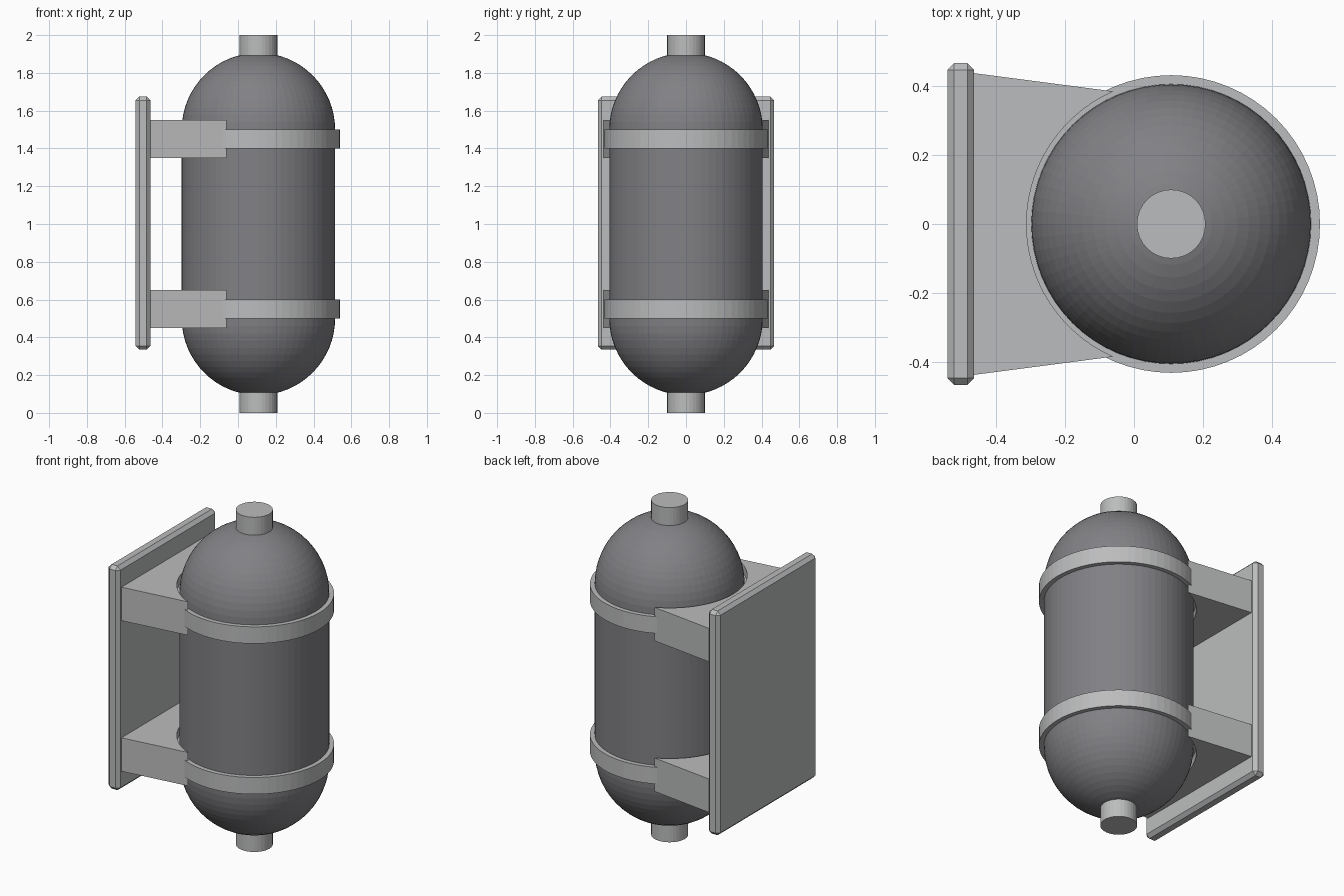
import bpy, bmesh
from math import sin, cos, pi, asin

if "Cube" in bpy.data.objects:
    bpy.data.objects.remove(bpy.data.objects["Cube"])

CX = 0.108       # tank axis
R = 0.406        # tank radius


def material(name, colour):
    m = bpy.data.materials.new(name)
    m.use_nodes = True
    m.diffuse_color = (*colour, 1)
    m.node_tree.nodes["Principled BSDF"].inputs["Base Color"].default_value = (*colour, 1)
    return m


dark = material("dark grey paint", (0.22, 0.22, 0.235))
light = material("light grey metal", (0.5, 0.505, 0.51))


def finish(name, bm, mat):
    bmesh.ops.remove_doubles(bm, verts=bm.verts, dist=1e-5)
    bmesh.ops.recalc_face_normals(bm, faces=bm.faces)
    me = bpy.data.meshes.new(name)
    bm.to_mesh(me)
    bm.free()
    me.materials.append(mat)
    ob = bpy.data.objects.new(name, me)
    bpy.context.collection.objects.link(ob)
    return ob


def lathe(name, profile, mat, steps=64, closed=False):
    """Spin (radius, height) points around the tank axis."""
    bm = bmesh.new()
    vs = [bm.verts.new((CX + r, 0, z)) for r, z in profile]
    pairs = list(zip(vs, vs[1:])) + ([(vs[-1], vs[0])] if closed else [])
    edges = [bm.edges.new(p) for p in pairs]
    bmesh.ops.spin(bm, geom=vs + edges, cent=(CX, 0, 0), axis=(0, 0, 1),
                   angle=2 * pi, steps=steps)
    return finish(name, bm, mat)


def prism(name, outline, z0, z1, mat):
    """Extrude a flat outline upwards."""
    bm = bmesh.new()
    face = bm.faces.new([bm.verts.new((x, y, z0)) for x, y in outline])
    top = bmesh.ops.extrude_face_region(bm, geom=[face])["geom"]
    bmesh.ops.translate(bm, vec=(0, 0, z1 - z0),
                        verts=[v for v in top if isinstance(v, bmesh.types.BMVert)])
    return finish(name, bm, mat)


# Capsule tank: two domes joined by a straight wall
N = 16
quarter = [i * pi / 2 / N for i in range(N + 1)]
lower = [(R * sin(a), 0.5 - R * cos(a)) for a in quarter]
upper = [(r, 2 - z) for r, z in reversed(lower)]
lathe("tank", lower + upper, dark)

# Nozzles at both ends
for name, z0, z1 in (("bottom_nozzle", 0, 0.15), ("top_nozzle", 1.85, 2)):
    lathe(name, [(0, z0), (0.1, z0), (0.1, z1), (0, z1)], light, 32)

# Wall plate with chamfered edges
bm = bmesh.new()
bmesh.ops.create_cube(bm, size=1)
bmesh.ops.scale(bm, vec=(0.078, 0.934, 1.34), verts=bm.verts)
bmesh.ops.translate(bm, vec=(-0.503, 0, 1.005), verts=bm.verts)
bmesh.ops.bevel(bm, geom=bm.edges[:], offset=0.02, segments=1, affect='EDGES')
finish("wall_plate", bm, light)

# Brackets with a rounded cradle, and a strap round the tank at each
CRADLE, HALF = 0.42, 0.385
reach = asin(HALF / CRADLE)
arc = [reach * (1 - 2 * i / 28) for i in range(29)]
outline = [(-0.48, -0.44), (-0.48, 0.44)]
outline += [(CX - CRADLE * cos(a), CRADLE * sin(a)) for a in arc]
for level, z, s in (("lower", 0.55, 0.5), ("upper", 1.45, 1.4)):
    prism(level + "_bracket", outline, z - 0.1, z + 0.1, light)
    lathe(level + "_strap", [(0.4, s), (0.432, s), (0.432, s + 0.1), (0.4, s + 0.1)],
          light, 64, True)
